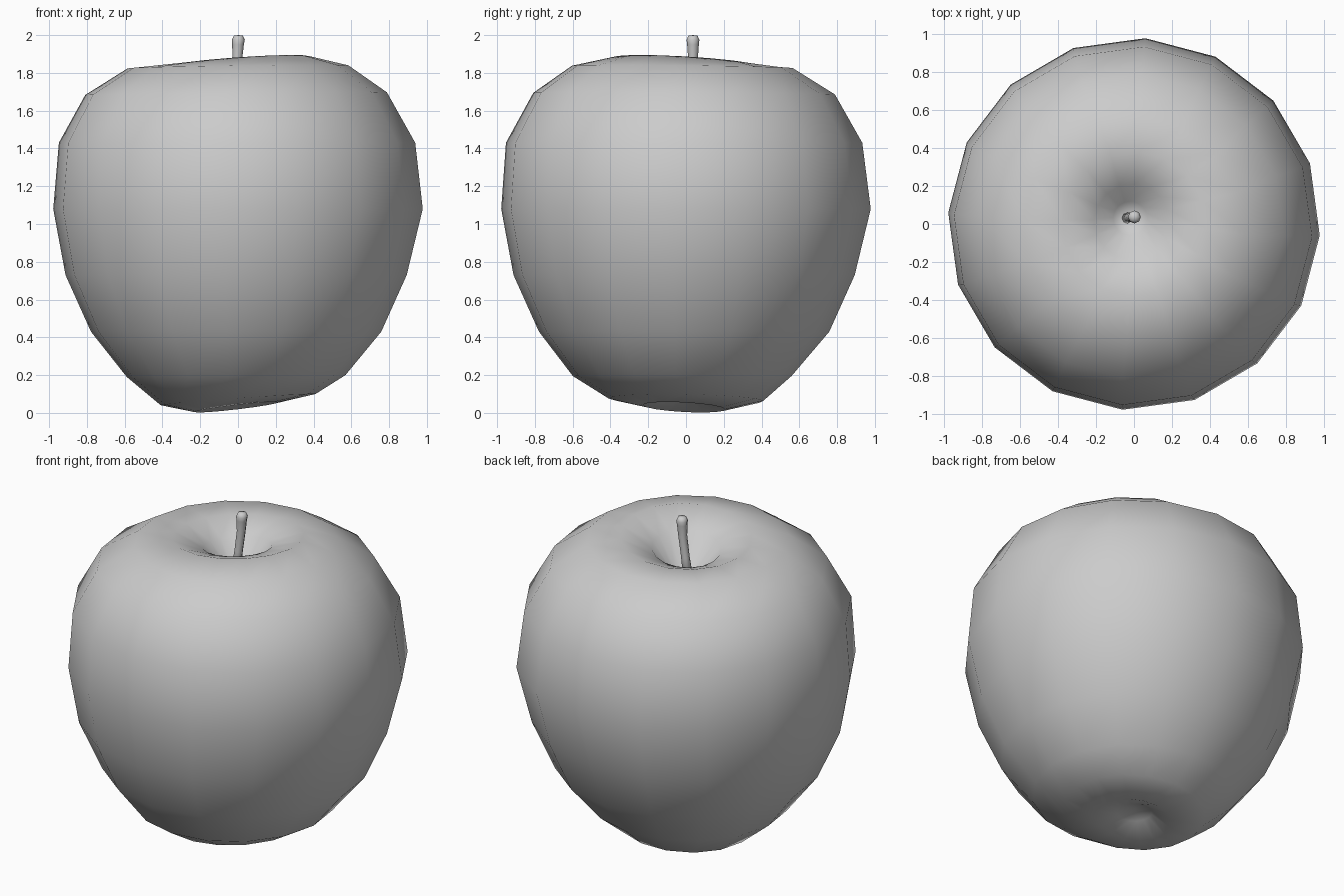
import bpy, bmesh
from math import sin, cos, radians, tau


def skin(name, rings, sides, turn=0.0):
    """Skin a stack of rings (cx, cy, radius, z, tilt height, tilt direction); radius 0 is a pole."""
    bm = bmesh.new()
    loops = []
    for cx, cy, r, z, tilt, toward in rings:
        if r == 0:
            loops.append([bm.verts.new((cx, cy, z))] * sides)
            continue
        loop = []
        for i in range(sides):
            a = tau * i / sides + turn
            loop.append(bm.verts.new((cx + r * cos(a), cy + r * sin(a),
                                      z + tilt * cos(a - radians(toward)))))
        loops.append(loop)
    for lo, hi in zip(loops, loops[1:]):
        for i in range(sides):
            j = (i + 1) % sides
            corners = dict.fromkeys((lo[i], lo[j], hi[j], hi[i]))
            bm.faces.new(list(corners))
    bmesh.ops.recalc_face_normals(bm, faces=bm.faces)
    mesh = bpy.data.meshes.new(name)
    bm.to_mesh(mesh)
    bm.free()
    mesh.shade_smooth()
    obj = bpy.data.objects.new(name, mesh)
    bpy.context.collection.objects.link(obj)
    return obj


# Apple body: bottom dimple, flanks, uneven top rim, stem hollow
skin("apple_body", [
    (-0.02, -0.02, 0.00, 0.11, 0, 0),
    (-0.02, -0.02, 0.10, 0.085, 0, 0),
    (-0.01, -0.01, 0.22, 0.03, 0.028, -25),
    (0.00, 0.00, 0.41, 0.07, 0.03, -15),
    (-0.01, -0.02, 0.58, 0.195, 0.005, 0),
    (-0.01, -0.01, 0.77, 0.43, 0, 0),
    (-0.01, -0.01, 0.905, 0.73, 0, 0),
    (0.00, 0.00, 0.98, 1.08, 0, 0),
    (-0.005, -0.01, 0.945, 1.43, 0, 0),
    (-0.01, -0.01, 0.80, 1.69, 0.008, -35),
    (0.00, -0.02, 0.585, 1.832, 0.01, -40),
    (0.00, 0.00, 0.38, 1.86, 0.035, -40),
    (-0.01, 0.01, 0.20, 1.79, 0.03, -40),
    (-0.02, 0.03, 0.09, 1.66, 0.01, -40),
    (-0.03, 0.03, 0.00, 1.62, 0, 0),
], 16, radians(-3.5))

# Stem: leaning stalk with a rounded knob on top
skin("stem", [
    (-0.04, 0.03, 0.00, 1.58, 0, 0),
    (-0.04, 0.03, 0.03, 1.59, 0, 0),
    (-0.02, 0.035, 0.025, 1.75, 0, 0),
    (-0.003, 0.037, 0.026, 1.88, 0, 0),
    (0.00, 0.037, 0.031, 1.95, 0, 0),
    (0.002, 0.037, 0.034, 1.975, 0, 0),
    (0.002, 0.037, 0.024, 1.997, 0, 0),
    (0.002, 0.037, 0.00, 2.00, 0, 0),
], 8)
